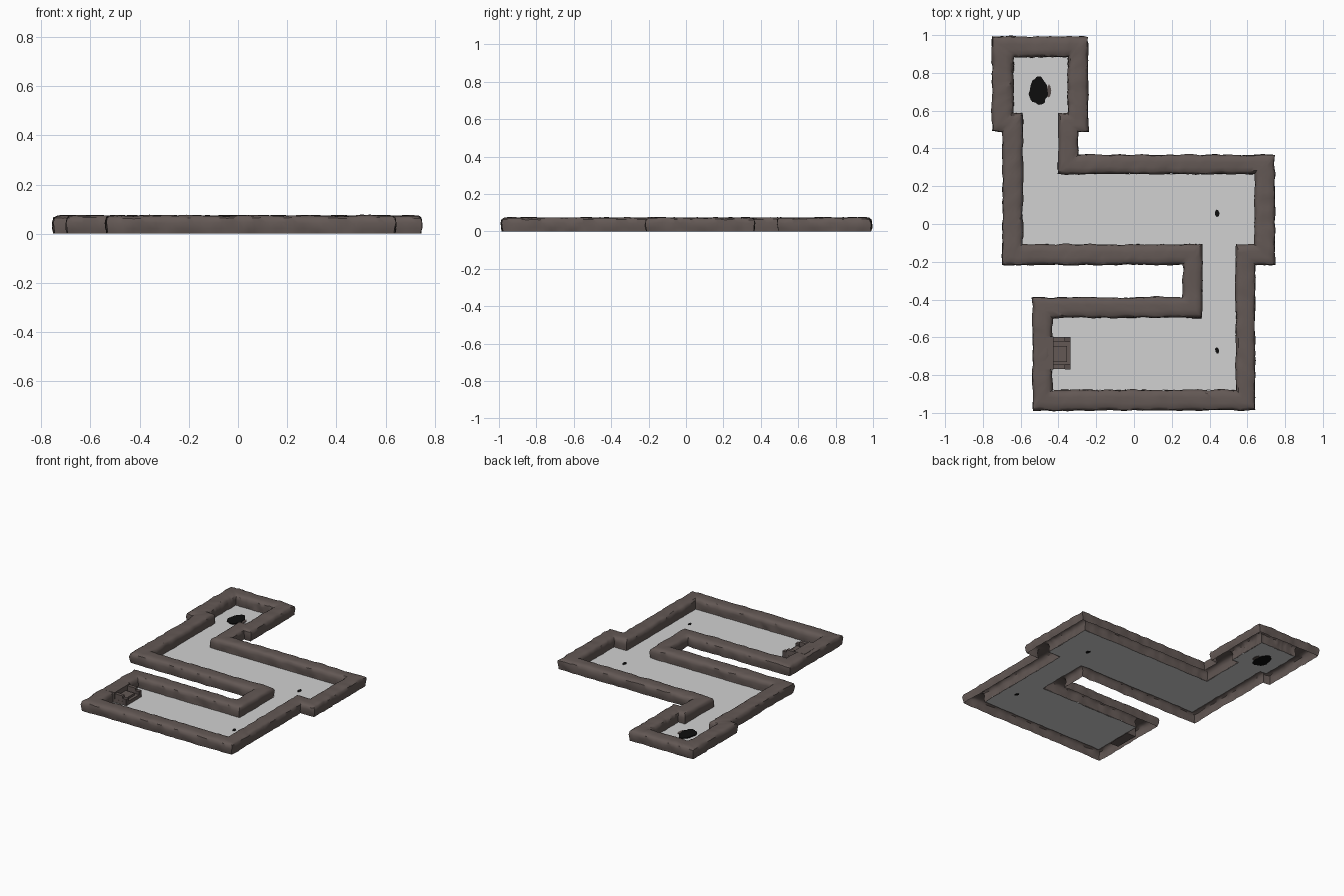
import bpy, bmesh, math, random
from mathutils import Vector, noise

if "Cube" in bpy.data.objects:
    bpy.data.objects.remove(bpy.data.objects["Cube"])

random.seed(4)


def material(name, rgb):
    m = bpy.data.materials.new(name)
    m.diffuse_color = (*rgb, 1)
    m.use_nodes = True
    m.node_tree.nodes["Principled BSDF"].inputs["Base Color"].default_value = m.diffuse_color
    return m


ROCK = material("brown rock", (0.125, 0.098, 0.09))
FLOOR = material("pale grey floor", (0.64, 0.64, 0.64))
BLACK = material("black", (0.004, 0.004, 0.004))
STONE = material("dark stone", (0.095, 0.075, 0.07))


def finish(bm, name, mat, smooth=None):
    bmesh.ops.recalc_face_normals(bm, faces=bm.faces)
    me = bpy.data.meshes.new(name)
    bm.to_mesh(me)
    bm.free()
    me.materials.append(mat)
    ob = bpy.data.objects.new(name, me)
    bpy.context.collection.objects.link(ob)
    if smooth:
        bpy.ops.object.select_all(action='DESELECT')
        ob.select_set(True)
        bpy.context.view_layer.objects.active = ob
        bpy.ops.object.shade_smooth_by_angle(angle=math.radians(smooth))
    return ob


def box(name, x0, x1, y0, y1, z0, z1, mat):
    bm = bmesh.new()
    bmesh.ops.create_cube(bm, size=1)
    for v in bm.verts:
        v.co = Vector((x0 + (v.co.x + .5) * (x1 - x0),
                       y0 + (v.co.y + .5) * (y1 - y0),
                       z0 + (v.co.z + .5) * (z1 - z0)))
    return finish(bm, name, mat)


# Matching outer and inner wall outlines
OUTER = [(-.75, .99), (-.245, .99), (-.245, .49), (-.295, .49), (-.295, .365), (.745, .365),
         (.745, -.215), (.64, -.215), (.64, -.985), (-.535, -.985), (-.535, -.39),
         (.26, -.39), (.26, -.215), (-.695, -.215), (-.695, .49), (-.75, .49)]
INNER = [(-.64, .885), (-.35, .885), (-.35, .585), (-.40, .585), (-.40, .265), (.64, .265),
         (.64, -.11), (.54, -.11), (.54, -.88), (-.435, -.88), (-.435, -.495),
         (.36, -.495), (.36, -.11), (-.59, -.11), (-.59, .585), (-.64, .585)]

# Cross-section of the rock wall: position from outer to inner edge, height
PROFILE = [(.03, 0), (0, .02), (-.02, .045), (.03, .064), (.14, .072), (.36, .074),
           (.64, .074), (.86, .072), (.97, .063), (1.02, .045), (1, .02), (1, 0)]


# Rock wall: the rough profile carried around the whole cave, open below
bm = bmesh.new()
rings = []
n = len(OUTER)
for i in range(n):
    a0, a1 = Vector(OUTER[i]), Vector(OUTER[(i + 1) % n])
    b0, b1 = Vector(INNER[i]), Vector(INNER[(i + 1) % n])
    steps = max(2, round((a1 - a0).length / .022))
    for s in range(steps):
        a, b = a0.lerp(a1, s / steps), b0.lerp(b1, s / steps)
        ring = []
        for t, z in PROFILE:
            p = a.lerp(b, t)
            q = Vector((p.x, p.y, z))
            wob = noise.noise_vector(q * 17) * .007 + noise.noise_vector(q * 45) * .003
            if p.y > .5:      # the end room is more jagged
                wob += noise.noise_vector(q * 70) * .004
            wob.z *= .6 if z else 0
            ring.append(bm.verts.new(q + wob))
        rings.append(ring)
for r0, r1 in zip(rings, rings[1:] + rings[:1]):
    for j in range(len(PROFILE) - 1):
        bm.faces.new((r0[j], r0[j + 1], r1[j + 1], r1[j]))
finish(bm, "cave_wall", ROCK, 40)

# Floor sheet filling the inside of the walls
bm = bmesh.new()
bm.faces.new([bm.verts.new((x, y, .003)) for x, y in reversed(INNER)])
finish(bm, "floor", FLOOR)


# Black ragged pit and small floor marks, visible on both sides of the floor
def patch(name, x, y, rx, ry, z1, sides, rough, mat):
    bm = bmesh.new()
    pts = []
    for k in range(sides):
        a, r = k * math.tau / sides, 1 + random.uniform(-rough, rough)
        pts.append((x + rx * r * math.cos(a), y + ry * r * math.sin(a)))
    low = [bm.verts.new((px, py, 0)) for px, py in pts]
    top = [bm.verts.new((px, py, z1)) for px, py in pts]
    bm.faces.new(low[::-1])
    bm.faces.new(top)
    for k in range(sides):
        m = (k + 1) % sides
        bm.faces.new((low[k], low[m], top[m], top[k]))
    finish(bm, name, mat)


patch("pit", -.505, .705, .05, .072, .009, 28, .1, BLACK)
patch("pit_rubble", -.45, .705, .012, .035, .006, 8, .1, STONE)
for k, y in enumerate((.055, -.67)):
    patch(f"floor_mark_{k}", .44, y, .011, .019, .006, 7, .25, BLACK)

# Stone gateway set into the lower room's end wall
box("gate_back", -.51, -.425, -.77, -.595, .004, .074, ROCK)
box("gate_platform", -.43, -.335, -.768, -.598, .004, .028, ROCK)
box("gate_step", -.425, -.355, -.73, -.645, .028, .042, ROCK)
for y in (-.755, -.611):
    box("gate_post", -.365, -.335, y - .014, y + .014, .004, .05, STONE)
    box("gate_side", -.43, -.365, y - .012, y + .012, .028, .066, ROCK)
